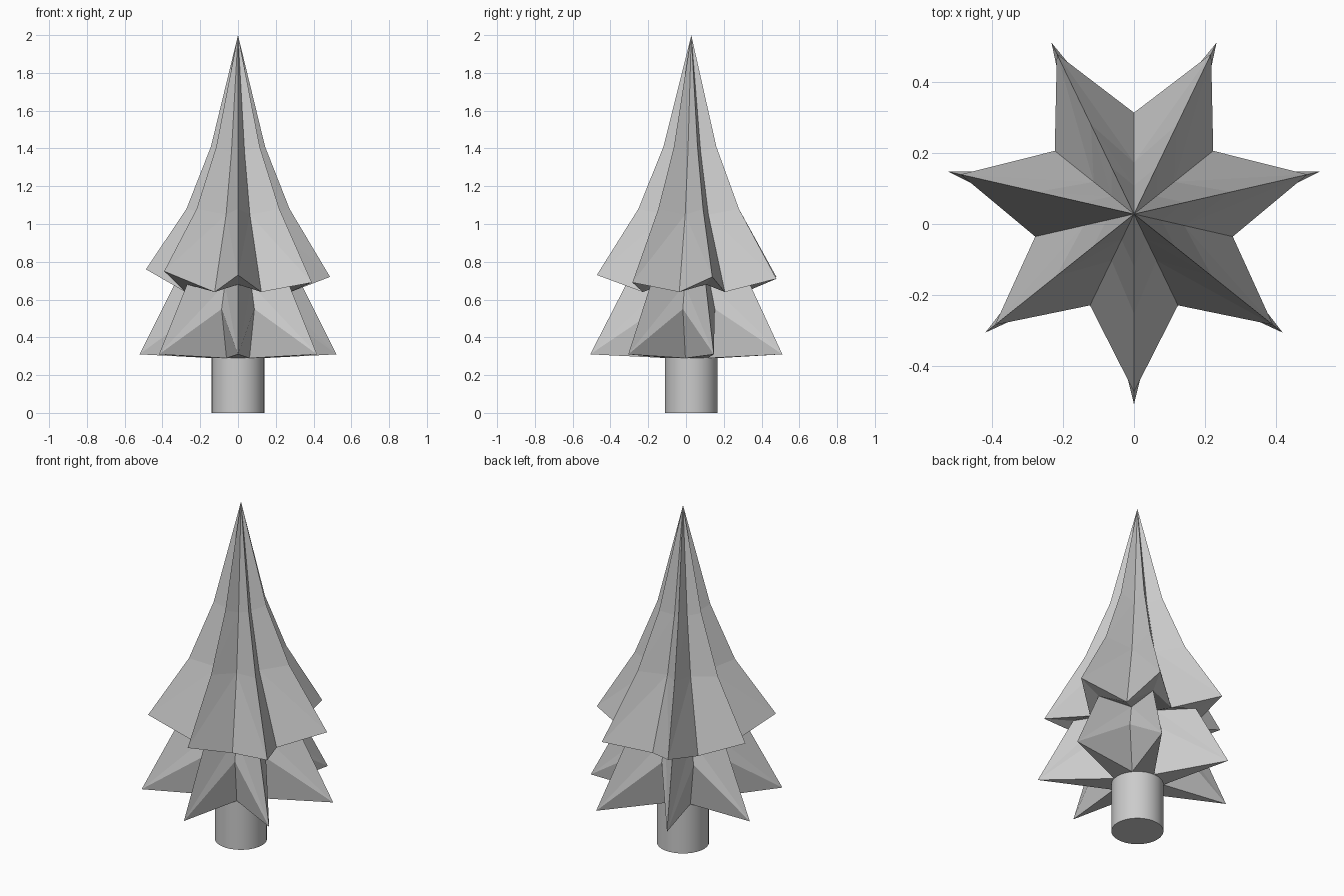
import bpy, bmesh
from math import cos, sin, pi

if "Cube" in bpy.data.objects:
    bpy.data.objects.remove(bpy.data.objects["Cube"])

N = 7          # star points
CY = 0.028     # trunk axis is slightly off the origin


def star_ring(bm, tip_r, tip_z, valley_r, valley_z):
    """Ring of alternating tips and valleys, first tip facing the front."""
    ring = []
    for i in range(2 * N):
        a = -pi / 2 + i * pi / N
        tip = i % 2 == 0
        r = tip_r if tip else valley_r
        z = tip_z if tip else valley_z
        if tip and isinstance(z, list):
            z = z[i // 2]
        ring.append(bm.verts.new((r * cos(a), CY + r * sin(a), z)))
    return ring


def bridge(bm, upper, lower):
    """Triangulated skin, with the diagonals mirrored about every ridge."""
    n = len(upper)
    for i in range(n):
        j = (i + 1) % n
        if i % 2 == 0:
            bm.faces.new((upper[i], lower[i], upper[j]))
            bm.faces.new((upper[j], lower[i], lower[j]))
        else:
            bm.faces.new((upper[i], lower[j], upper[j]))
            bm.faces.new((upper[i], lower[i], lower[j]))


# Foliage: one continuous pleated skin with two tiers
bm = bmesh.new()
skirt_z = [0.73, 0.69, 0.72, 0.71, 0.72, 0.76, 0.75]   # uneven upper skirt
rings = [
    star_ring(bm, 0.147, 1.41, 0.08, 1.38),
    star_ring(bm, 0.28, 1.08, 0.145, 1.05),
    star_ring(bm, 0.50, skirt_z, 0.285, 0.64),
    star_ring(bm, 0.345, 0.68, 0.16, 0.68),      # tucked underside
    star_ring(bm, 0.535, 0.31, 0.20, 0.55),      # lower tier
]
apex = bm.verts.new((0, CY, 2.0))
for i in range(2 * N):
    bm.faces.new((apex, rings[0][i], rings[0][(i + 1) % (2 * N)]))
for a, b in zip(rings, rings[1:]):
    bridge(bm, a, b)

# Lower pleats fold in to meet the trunk
low = rings[-1]
inner = []
for i in range(N):
    a = -pi / 2 + (2 * i + 1) * pi / N
    inner.append(bm.verts.new((0.14 * cos(a), CY + 0.14 * sin(a), 0.29)))
for i in range(N):
    tip, bend, nxt = low[2 * i], low[2 * i + 1], low[(2 * i + 2) % (2 * N)]
    bm.faces.new((tip, inner[i], bend))
    bm.faces.new((bend, inner[i], nxt))
    bm.faces.new((tip, inner[i - 1], inner[i]))
bm.faces.new(inner)
bmesh.ops.recalc_face_normals(bm, faces=bm.faces)
mesh = bpy.data.meshes.new("foliage")
bm.to_mesh(mesh)
bm.free()
bpy.context.collection.objects.link(bpy.data.objects.new("foliage", mesh))

# Trunk
bpy.ops.mesh.primitive_cylinder_add(vertices=32, radius=0.14, depth=0.29,
                                    location=(0, CY, 0.145))
bpy.context.object.name = "trunk"
bpy.ops.object.shade_smooth_by_angle()
